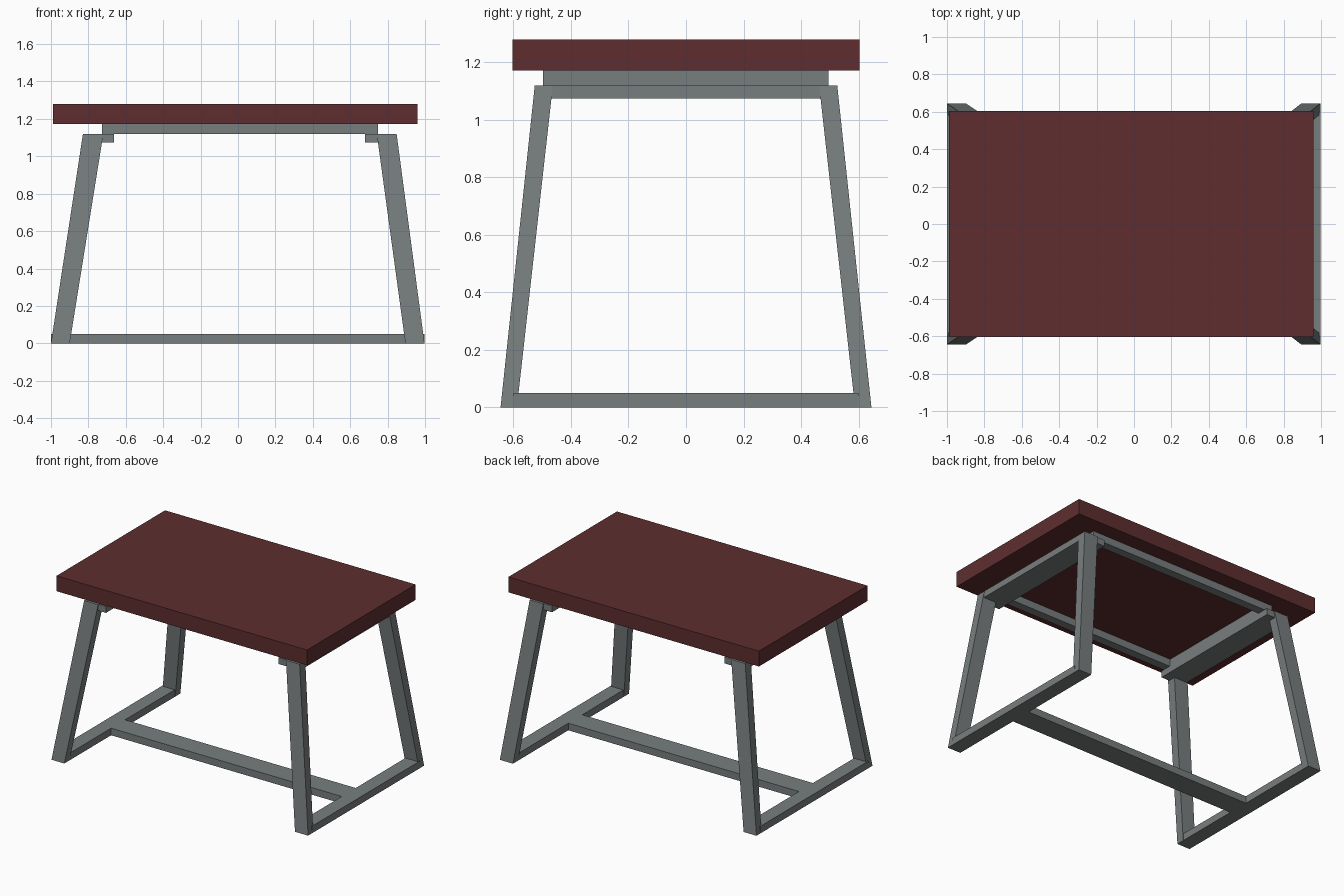
import bpy

if "Cube" in bpy.data.objects:
    bpy.data.objects.remove(bpy.data.objects["Cube"])


def material(name, rgb):
    m = bpy.data.materials.new(name)
    m.diffuse_color = (*rgb, 1)
    m.use_nodes = True
    m.node_tree.nodes["Principled BSDF"].inputs["Base Color"].default_value = m.diffuse_color
    return m


RED = material("dark red wood", (0.112, 0.027, 0.029))
GREY = material("grey metal", (0.187, 0.207, 0.21))


def prism(name, low, high, z0, z1, mat):
    """Solid between two rectangles (x0, x1, y0, y1) at heights z0 and z1."""
    verts = []
    for (x0, x1, y0, y1), z in ((low, z0), (high, z1)):
        verts += [(x0, y0, z), (x1, y0, z), (x1, y1, z), (x0, y1, z)]
    faces = [(3, 2, 1, 0), (4, 5, 6, 7)]
    faces += [(i, (i + 1) % 4, (i + 1) % 4 + 4, i + 4) for i in range(4)]
    mesh = bpy.data.meshes.new(name)
    mesh.from_pydata(verts, [], faces)
    mesh.materials.append(mat)
    ob = bpy.data.objects.new(name, mesh)
    bpy.context.collection.objects.link(ob)
    return ob


def box(name, x0, x1, y0, y1, z0, z1, mat=GREY):
    return prism(name, (x0, x1, y0, y1), (x0, x1, y0, y1), z0, z1, mat)


# Table top
box("table_top", -0.99, 0.96, -0.603, 0.603, 1.172, 1.28, RED)

# Rectangular frame under the top
box("front_rail", -0.727, 0.749, -0.498, -0.438, 1.12, 1.172)
box("back_rail", -0.727, 0.749, 0.435, 0.495, 1.12, 1.172)
box("left_rail", -0.727, -0.667, -0.438, 0.435, 1.12, 1.172)
box("right_rail", 0.689, 0.749, -0.438, 0.435, 1.12, 1.172)

# Splayed end frames: foot bar, head bar and two legs
# (side, foot x range, head bar x range, leg top x range)
ENDS = (
    ("left", (-1.0, -0.9), (-0.829, -0.663), (-0.829, -0.72)),
    ("right", (0.895, 0.997), (0.679, 0.848), (0.742, 0.848)),
)
for side, foot, head, top in ENDS:
    box(side + "_foot_bar", *foot, -0.6, 0.6, 0, 0.05)
    box(side + "_head_bar", *head, -0.52, 0.52, 1.075, 1.12)
    for end, s in (("front", -1), ("back", 1)):
        y_low = sorted((s * 0.645, s * 0.588))
        y_high = sorted((s * 0.526, s * 0.463))
        prism(f"{side}_{end}_leg", (*foot, *y_low), (*top, *y_high), 0, 1.12, GREY)

# Floor stretcher joining the two end frames
box("stretcher", -0.9, 0.895, -0.125, 0.03, 0, 0.05)
